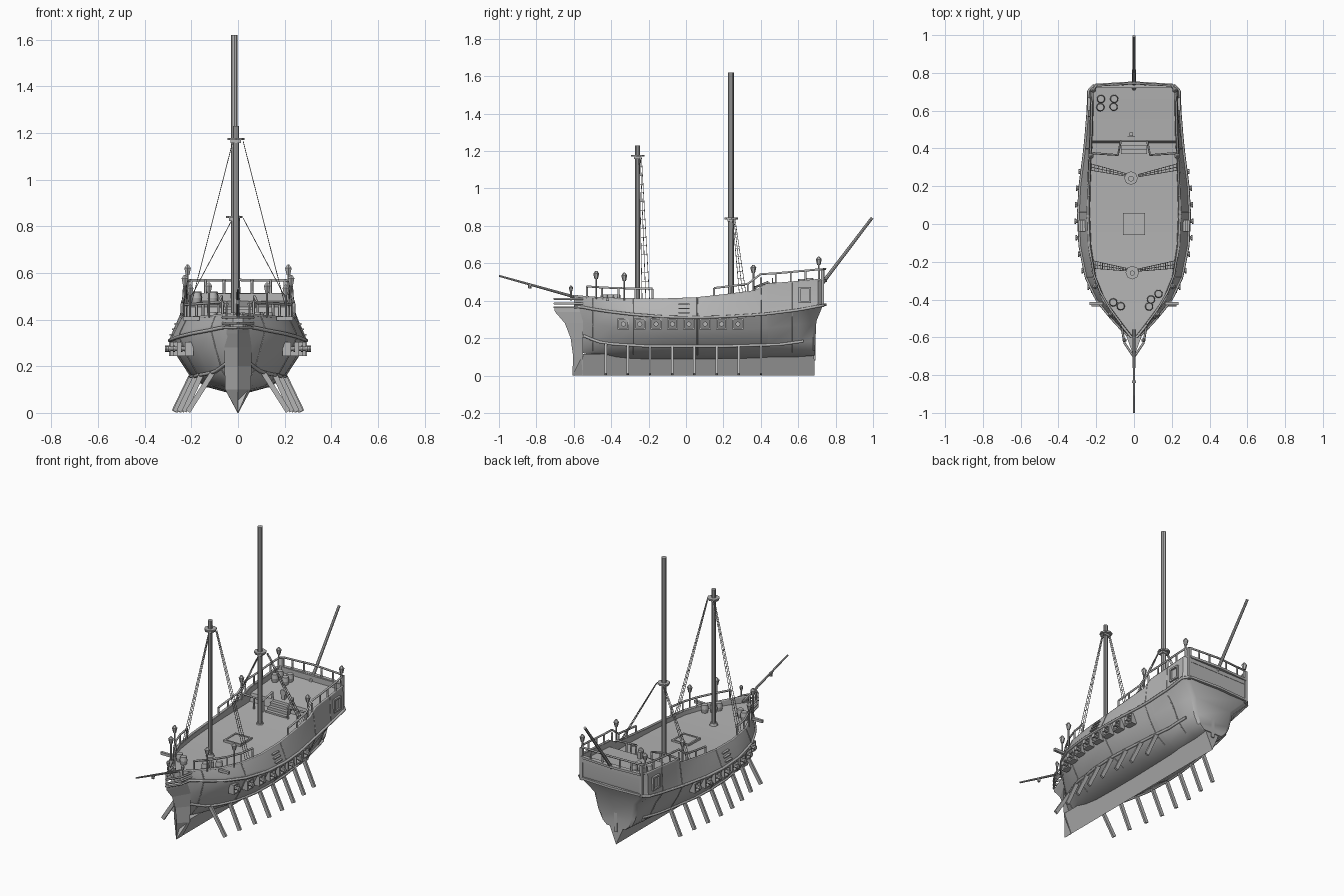
import bpy, bmesh, math
from mathutils import Matrix, Vector

if "Cube" in bpy.data.objects:
    bpy.data.objects.remove(bpy.data.objects["Cube"])

# ---------- helpers ----------
GREY = bpy.data.materials.new("dark_timber")
GREY.diffuse_color = (.46, .46, .46, 1)
GREY.use_nodes = True
GREY.node_tree.nodes["Principled BSDF"].inputs["Base Color"].default_value = GREY.diffuse_color

def finish(bm, name, smooth=False):
    bmesh.ops.recalc_face_normals(bm, faces=bm.faces)
    me = bpy.data.meshes.new(name)
    bm.to_mesh(me)
    bm.free()
    me.materials.append(GREY)
    ob = bpy.data.objects.new(name, me)
    bpy.context.collection.objects.link(ob)
    if smooth:
        bpy.ops.object.select_all(action='DESELECT')
        ob.select_set(True)
        bpy.context.view_layer.objects.active = ob
        bpy.ops.object.shade_smooth_by_angle(angle=math.radians(32))
    return ob

def box(bm, loc, size, rot=None):
    m = Matrix.Translation(loc) @ (rot or Matrix()) @ Matrix.Diagonal((*size, 1))
    bmesh.ops.create_cube(bm, size=1, matrix=m)

def cyl(bm, a, b, r1, r2=None, n=8):
    a, b = Vector(a), Vector(b)
    m = Matrix.Translation((a + b) / 2) @ (b - a).to_track_quat('Z', 'Y').to_matrix().to_4x4()
    bmesh.ops.create_cone(bm, cap_ends=True, segments=n, radius1=r1,
                          radius2=r1 if r2 is None else r2, depth=(b - a).length, matrix=m)

def tubes(name, paths, r):
    cu = bpy.data.curves.new(name, 'CURVE')
    cu.dimensions = '3D'
    cu.bevel_depth, cu.bevel_resolution, cu.use_fill_caps = r, 1, True
    for p in paths + [[(-x, y, z) for x, y, z in p] for p in paths]:
        s = cu.splines.new('POLY')
        s.points.add(len(p) - 1)
        for q, c in zip(s.points, p):
            q.co = (*c, 1)
    cu.materials.append(GREY)
    bpy.context.collection.objects.link(bpy.data.objects.new(name, cu))

def lerp(tab, t):
    t = min(max(t, tab[0][0]), tab[-1][0])
    for p, q in zip(tab, tab[1:]):
        if t <= q[0]:
            f = (t - p[0]) / (q[0] - p[0])
            return [a + (b - a) * f for a, b in zip(p, q)]

# ---------- hull stations: y, widest, top width, bottom z, wale z, top z, deck z, fineness ----------
ST = [(-.60, .022, .02, .13, .37, .425, .39, 1.2), (-.55, .07, .06, .12, .365, .42, .39, 1.5),
      (-.49, .125, .105, .105, .353, .415, .388, 1.4), (-.40, .197, .17, .095, .34, .41, .385, 1.2),
      (-.28, .252, .218, .09, .326, .407, .382, 1.05), (-.12, .284, .243, .088, .314, .406, .38, 1),
      (.05, .292, .25, .088, .31, .412, .385, 1), (.20, .284, .247, .09, .314, .428, .392, 1),
      (.37, .262, .24, .093, .324, .45, .40, 1.05), (.43, .255, .236, .095, .329, .485, .405, 1.1),
      (.44, .254, .236, .096, .33, .486, .455, 1.1), (.60, .241, .232, .1, .35, .50, .468, 1.2),
      (.705, .238, .23, .106, .37, .51, .478, 1.3), (.735, .208, .205, .108, .375, .512, .48, 1.3)]
LV = [(.17, 0, .3), (.45, .1, .44), (.69, .3, .52), (.88, .68, .6), (1, 1, 1)]  # last: stern widths

def section(y):
    y, W, T, zb, zm, zt, zd, p = lerp(ST, y)
    t = max(0, (y - .45) / .285) ** 1.5
    pts = [(W * (f ** p * (1 - t) + g * t), zb + (zm - zb) * u) for f, u, g in LV]
    return pts + [(W * .98, zm + .02), (T, zt), (max(T - .015, .003), zt), (max(T - .017, .002), zd)]

def hw(y, z):
    return lerp([(q[1], q[0]) for q in section(y)[:7]], z)[1]

bm = bmesh.new()
rings = []
for s in ST:
    dy = [0] * 9
    if s[0] < -.59: dy = [.04, .03, .02, .01] + [0] * 5
    if s[0] > .7: dy = [-.045, -.045, -.043, -.038, -.003] + [0] * 4
    if .7 < s[0] < .72: dy = [d * .6 for d in dy]
    R = [(x, s[0] + d, z) for (x, z), d in zip(section(s[0]), dy)]
    rings.append([bm.verts.new(c) for c in R + [(-x, y, z) for x, y, z in reversed(R)]])
for a, b in zip(rings, rings[1:]):
    for i in range(18):
        j = (i + 1) % 18
        bm.faces.new((a[i], a[j], b[j], b[i]))
for r in (rings[0], rings[-1]):
    for i in range(8):
        bm.faces.new((r[i], r[i + 1], r[16 - i], r[17 - i]))
finish(bm, "hull", True)

# ---------- keel and wedge stem ----------
bm = bmesh.new()
ends = [[bm.verts.new(c) for c in ((-.05, y, .115), (.05, y, .115), (0, y2, 0))]
        for y, y2 in ((-.55, -.608), (.685, .688))]
for i in range(3):
    bm.faces.new((ends[0][i], ends[0][i - 1], ends[1][i - 1], ends[1][i]))
for e in ends:
    bm.faces.new(e)
finish(bm, "keel")
bm = bmesh.new()
prof = [(-.608, 0, .002), (-.603, .1, .055), (-.617, .2, .058), (-.648, .28, .058), (-.70, .34, .056), (-.705, .357, .056)]
rows = [[bm.verts.new(c) for c in ((-w, -.55, z), (0, y, z), (w, -.55, z))] for y, z, w in prof]
for a, b in zip(rows, rows[1:]):
    for i in range(3):
        bm.faces.new((a[i], a[i - 1], b[i - 1], b[i]))
bm.faces.new(rows[0])
bm.faces.new(rows[-1])
finish(bm, "stem")
bm = bmesh.new()
box(bm, (0, .68, .18), (.02, .025, .2))
finish(bm, "stern_post")
tubes("beakhead_rails", [[(.065, -.55, z), (.05, -.63, z), (0, -.705, z)] for z in (.365, .385, .41)], .006)

# ---------- wales, rail caps, ribs ----------
ys = [-.59 + i * .0435 for i in range(30)]
low = [(-.56, .218), (-.47, .18), (-.4, .168), (-.2, .156), (.2, .156), (.5, .165), (.68, .19)]
tubes("lower_wale", [[(hw(y, lerp(low, y)[1]) + .004, y, lerp(low, y)[1]) for y in ys if -.57 < y < .67]], .008)
tubes("upper_wale", [[(section(y)[4][0] + .002, y, section(y)[4][1]) for y in ys + [.705, .735]]], .008)
tubes("gunwale_cap", [[(section(y)[6][0] - .006, y, section(y)[6][1]) for y in [s[0] for s in ST]]], .007)
tubes("hull_ribs", [[(x, y, z) for x, z in section(y)[1:7]] for y in (-.5, -.28, .06, .4, .57)], .003)

# ---------- transom bulwark, mouldings, side windows ----------
bm = bmesh.new()
box(bm, (0, .728, .495), (.41, .018, .036))
for s in (-1, 1):
    tilt = Matrix.Rotation(-s * .06, 4, 'Z')
    box(bm, (s * .1, .738, .378), (.205, .016, .014), tilt)
    box(bm, (s * .1, .738, .508), (.205, .022, .014), tilt)
    box(bm, (s * .205, .73, .465), (.018, .018, .2))
    for dy, dz, sy, sz in ((0, .037, .065, .01), (0, -.037, .065, .01), (.029, 0, .01, .08), (-.029, 0, .01, .08)):
        box(bm, (s * .238, .635 + dy, .43 + dz), (.014, sy, sz))
finish(bm, "stern_trim")

# ---------- gun ports with cannons, support struts, side ladders ----------
pb, cb, sb, lb = (bmesh.new() for _ in range(4))
for s in (-1, 1):
    for i in range(8):
        y = -.335 + i * .0875
        x = hw(y, .275) + .005
        for dy, dz, sy, sz in ((0, .026, .06, .008), (0, -.026, .06, .008), (.026, 0, .008, .06), (-.026, 0, .008, .06)):
            box(pb, (s * x, y + dy, .275 + dz), (.036, sy, sz))
        cyl(cb, (s * (x - .03), y, .275), (s * (x + .03), y, .275), .013, .01)
        cyl(cb, (s * (x + .028), y, .275), (s * (x + .036), y, .275), .014)
        y = -.43 + i * .1187
        z = lerp(low, y)[1]
        xt = hw(y, z)
        a, b = Vector((s * xt, y, z)), Vector((s * max(xt + .072, .215), y, .006))
        d = a - b
        box(sb, (a + b) / 2, (.022, .013, d.length), Matrix.Rotation(math.atan2(d.x, d.z), 4, 'Y'))
    for z in (.335, .358, .381):
        box(lb, (s * (hw(-.01, z) + .002), -.01, z), (.02, .06, .007))
    box(lb, (s * .2, -.42, .405), (.07, .016, .016))
for m, n in ((pb, "gun_ports"), (cb, "cannons"), (sb, "support_struts"), (lb, "side_ladders_and_catheads")):
    finish(m, n)

# ---------- deck railings ----------
def top(y, h):
    q = section(y)
    return (q[6][0] - .008, y, q[6][1] + h)
fore, mid, aft = [-.53, -.45, -.36, -.27, -.18], [.15, .24, .33], [.40, .48, .56, .64, .71]
tubes("railings", [[top(y, .058) for y in fore],
                   [top(y, .045) for y in mid] + [(.23, .40, .542)] + [top(y, .057) for y in aft[1:]]
                   + [(.2, .733, .568), (0, .745, .57)],
                   [(.22, .375, .47), (.085, .365, .47), (.07, .44, .50)], [(.07, .44, .50), (.07, .44, .45)]], .006)
tubes("railing_posts", [[top(y, 0), top(y, .057)] for y in fore + aft] + [[top(y, 0), top(y, .044)] for y in mid]
      + [[(x, .735, .51), (x, .735, .57)] for x in (.06, .14)]
      + [[(x, .37, .39), (x, .37, .47)] for x in (.085, .15)], .006)

# ---------- steps, hatch, barrels, wheel ----------
bm = bmesh.new()
for i in range(3):
    box(bm, (0, .425 - i * .022, .435 - i * .017), (.14, .022, .018))
finish(bm, "quarterdeck_steps")
bm = bmesh.new()
box(bm, (0, 0, .386), (.10, .10, .012))
for s in (-1, 1):
    box(bm, (s * .053, 0, .388), (.01, .116, .016))
    box(bm, (0, s * .053, .388), (.116, .01, .016))
finish(bm, "hatch")
bm = bmesh.new()
for x, y, z in ((-.175, .662, .472), (-.105, .662, .472), (-.178, .618, .468), (-.108, .62, .468), (-.11, -.415, .385),
                (-.07, -.435, .385), (.13, -.37, .385), (.09, -.4, .385), (.08, -.437, .385)):
    cyl(bm, (x, y, z), (x, y, z + .024), .018, .022, 12)
    cyl(bm, (x, y, z + .024), (x, y, z + .048), .022, .018, 12)
finish(bm, "barrels", True)
bm = bmesh.new()
box(bm, (-.015, .475, .475), (.02, .02, .05))
cyl(bm, (-.015, .460, .50), (-.015, .464, .50), .02, n=10)
finish(bm, "steering_wheel")

# ---------- masts, spars ----------
bm = bmesh.new()
for x, y, ztop, r, zt in ((-.016, .24, 1.62, .0155, .84), (-.009, -.26, 1.23, .0135, 1.175)):
    cyl(bm, (x, y, .37), (x, y, ztop), r, n=10)
    cyl(bm, (x, y, .385), (x, y, .4), .024, .02, 10)
    cyl(bm, (x, y + .003, zt - .005), (x, y + .003, zt + .004), .036)
    box(bm, (x, y, zt - .011), (.045, .036, .012))
cyl(bm, (0, -.56, .41), (0, -1, .533), .008, .005)
cyl(bm, (0, .715, .475), (0, .995, .843), .010, .008)
finish(bm, "masts_and_spars", True)

# ---------- shrouds with ratlines ----------
ropes, rat = [], []
for y0, z0, ya, yb, x1, z1, n in ((-.25, 1.165, -.235, -.195, .215, .41, 16), (.25, .835, .285, .32, .232, .44, 10)):
    A, B, C = Vector((.022, y0, z0)), Vector((x1, ya, z1)), Vector((x1, yb, z1))
    D = A + Vector((0, .012, 0))
    M, N = (A + D) / 2, (B + C) / 2
    ropes += [[tuple(A), tuple(B)], [tuple(M), tuple(N)], [tuple(D), tuple(C)]]
    rat += [[tuple(A.lerp(B, i / n)), tuple(D.lerp(C, i / n))] for i in range(1, n)]
tubes("shrouds", ropes, .0017)
tubes("ratlines", rat, .0014)

# ---------- lanterns ----------
bm = bmesh.new()
for s in (-1, 1):
    for x, y, z0, z1 in ((.125, -.48, .41, .56), (.205, -.33, .40, .55), (.228, .36, .44, .592), (.216, .71, .51, .636), (.05, -.615, .40, .48)):
        k = .7 if y < -.6 else 1
        cyl(bm, (s * x, y, z0), (s * x, y, z1 - .04 * k), .005, n=6)
        cyl(bm, (s * x, y, z1 - .045 * k), (s * x, y, z1 - .015 * k), .009 * k, .016 * k, 6)
        cyl(bm, (s * x, y, z1 - .015 * k), (s * x, y, z1), .016 * k, .004, 6)
cyl(bm, (0, -.835, .465), (0, -.835, .488), .008, .011, 6)
finish(bm, "lanterns")
